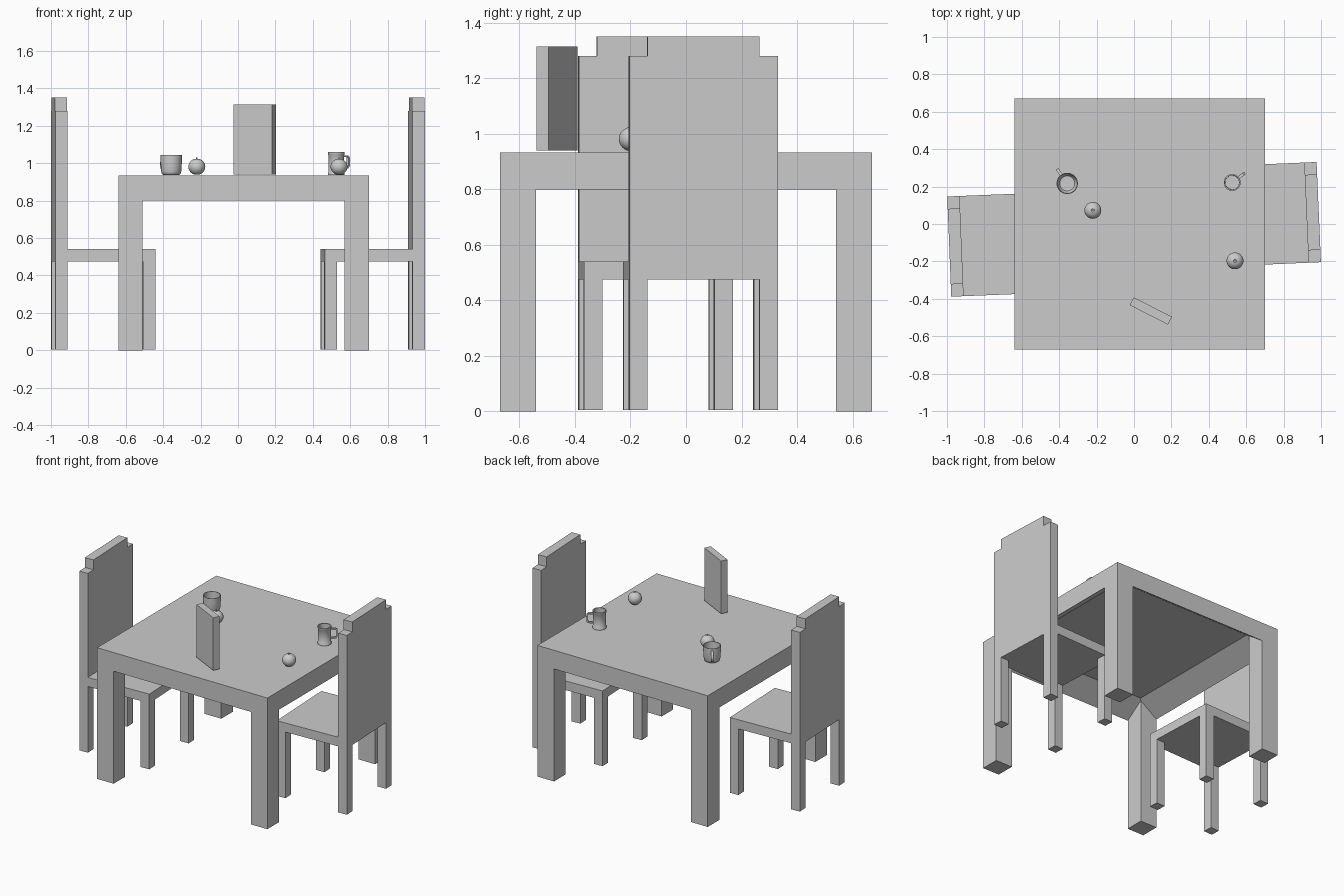
import bpy, bmesh, math
from mathutils import Matrix, Vector

if "Cube" in bpy.data.objects:
    bpy.data.objects.remove(bpy.data.objects["Cube"])

grey = bpy.data.materials.new("plain grey")
grey.diffuse_color = (0.6, 0.6, 0.6, 1)
grey.use_nodes = True
grey.node_tree.nodes["Principled BSDF"].inputs["Base Color"].default_value = grey.diffuse_color


def add(name, bm, matrix=Matrix(), smooth=False):
    """Turn a bmesh into a named, coloured object."""
    bmesh.ops.recalc_face_normals(bm, faces=bm.faces)
    me = bpy.data.meshes.new(name)
    bm.to_mesh(me)
    bm.free()
    me.materials.append(grey)
    ob = bpy.data.objects.new(name, me)
    bpy.context.collection.objects.link(ob)
    ob.matrix_world = matrix
    if smooth:
        bpy.ops.object.select_all(action='DESELECT')
        ob.select_set(True)
        bpy.context.view_layer.objects.active = ob
        bpy.ops.object.shade_smooth_by_angle(angle=math.radians(40))
    return ob


def box_bm(lo, hi):
    lo, hi = Vector(lo), Vector(hi)
    bm = bmesh.new()
    bmesh.ops.create_cube(bm, size=1, matrix=Matrix.Translation((lo + hi) / 2)
                          @ Matrix.Diagonal((*(hi - lo), 1)))
    return bm


def box(name, lo, hi, matrix=Matrix()):
    return add(name, box_bm(lo, hi), matrix)


def lathe(name, profile, loc, n=32):
    """Spin an (r, z) profile around z."""
    bm = bmesh.new()
    vs = [bm.verts.new((r, 0, z)) for r, z in profile]
    es = [bm.edges.new(p) for p in zip(vs, vs[1:])]
    bmesh.ops.spin(bm, geom=vs + es, cent=(0, 0, 0), axis=(0, 0, 1),
                   angle=math.tau, steps=n, use_duplicate=False)
    bmesh.ops.remove_doubles(bm, verts=bm.verts, dist=1e-5)
    return add(name, bm, Matrix.Translation(loc), True)


def sweep(name, pts, width, thick, matrix):
    """Strap handle: rectangular section along a path in the local xz plane."""
    bm = bmesh.new()
    rings = []
    for i, (x, z) in enumerate(pts):
        a, b = pts[max(i - 1, 0)], pts[min(i + 1, len(pts) - 1)]
        t = Vector((b[0] - a[0], 0, b[1] - a[1])).normalized()
        nrm = Vector((-t.z, 0, t.x)) * thick / 2
        side, p = Vector((0, width / 2, 0)), Vector((x, 0, z))
        rings.append([bm.verts.new(p + u) for u in
                      (nrm + side, nrm - side, -nrm - side, -nrm + side)])
    for a, b in zip(rings, rings[1:]):
        for k in range(4):
            bm.faces.new((a[k], a[k - 1], b[k - 1], b[k]))
    bm.faces.new(rings[0])
    bm.faces.new(rings[-1])
    return add(name, bm, matrix, True)


# table top with a sloping hollow underneath
bm = box_bm((-0.64, -0.67, 0.80), (0.70, 0.67, 0.933))
bm.normal_update()
under = min(bm.faces, key=lambda f: f.calc_center_median().z)
bmesh.ops.inset_region(bm, faces=[under], thickness=0.2)
for v in under.verts:
    v.co.z += 0.1
add("table_top", bm)

# table legs
for x in (-0.64, 0.57):
    for y in (-0.67, 0.54):
        box("table_leg", (x, y, 0), (x + 0.13, y + 0.13, 0.885))


# chairs, built with the back rest towards local +x
def chair(side, x, y, angle):
    m = Matrix.Translation((x, y, 0)) @ Matrix.Rotation(math.radians(angle), 4, 'Z')
    h, t = 0.268, 0.066
    box(side + "_chair_seat", (-h, -h, 0.475), (h - t, h, 0.54), m)
    for lx in (-h, h - t):
        for ly in (-h, h - t):
            box(side + "_chair_leg", (lx, ly, 0.005), (lx + t, ly + t, 0.475), m)
    half = [(h, 0.475), (h, 1.28), (h - t, 1.28), (h - t, 1.35)]
    outline = half + [(-a, z) for a, z in reversed(half)]
    bm = bmesh.new()
    face = bm.faces.new([bm.verts.new((h - t, a, z)) for a, z in outline])
    ext = bmesh.ops.extrude_face_region(bm, geom=[face])
    bmesh.ops.translate(bm, vec=(t, 0, 0), verts=[
        g for g in ext["geom"] if isinstance(g, bmesh.types.BMVert)])
    add(side + "_chair_back", bm, m)


chair("right", 0.72, 0.052, 2.5)
chair("left", -0.72, -0.11, 182.3)

# standing book
box("book", (-0.115, -0.0235, 0.94), (0.115, 0.0235, 1.315),
    Matrix.Translation((0.09, -0.465, 0)) @ Matrix.Rotation(math.radians(-27), 4, 'Z'))

# round cup with a curved handle
cup = (-0.357, 0.217, 0.937)
lathe("round_cup", [(0, 0), (0.042, 0), (0.05, 0.006), (0.054, 0.02), (0.057, 0.07),
                    (0.057, 0.108), (0.053, 0.108), (0.052, 0.07), (0.048, 0.022),
                    (0.04, 0.012), (0, 0.01)], cup)
arc = [(0.052 + 0.038 * math.sin(math.pi * i / 12), 0.055 + 0.035 * math.cos(math.pi * i / 12))
       for i in range(13)]
sweep("round_cup_handle", arc, 0.016, 0.008,
      Matrix.Translation(cup) @ Matrix.Rotation(math.radians(125), 4, 'Z'))

# straight mug with a rim, a base band and a square handle
mug = (0.525, 0.222, 0.937)
lathe("straight_mug", [(0, 0), (0.045, 0), (0.045, 0.01), (0.041, 0.016), (0.041, 0.105),
                       (0.045, 0.111), (0.045, 0.122), (0.038, 0.122), (0.037, 0.012),
                       (0, 0.01)], mug)
sweep("straight_mug_handle", [(0.038, 0.1), (0.074, 0.1), (0.08, 0.094), (0.08, 0.048),
                              (0.074, 0.04), (0.038, 0.036)], 0.016, 0.01,
      Matrix.Translation(mug) @ Matrix.Rotation(math.radians(37), 4, 'Z'))

# two apples with dimples and stems
for side, x, y in (("left", -0.22, 0.073), ("right", 0.54, -0.197)):
    prof = [(0, -0.04)]
    for i in range(1, 16):
        a = -math.pi / 2 + math.pi * i / 16
        prof.append((0.045 * math.cos(a), 0.0435 * math.sin(a)))
    prof.append((0, 0.036))
    lathe(side + "_apple", prof, (x, y, 0.981))
    lathe(side + "_apple_stem", [(0, 0.033), (0.004, 0.033), (0.004, 0.05), (0, 0.05)],
          (x, y, 0.981), 8)
